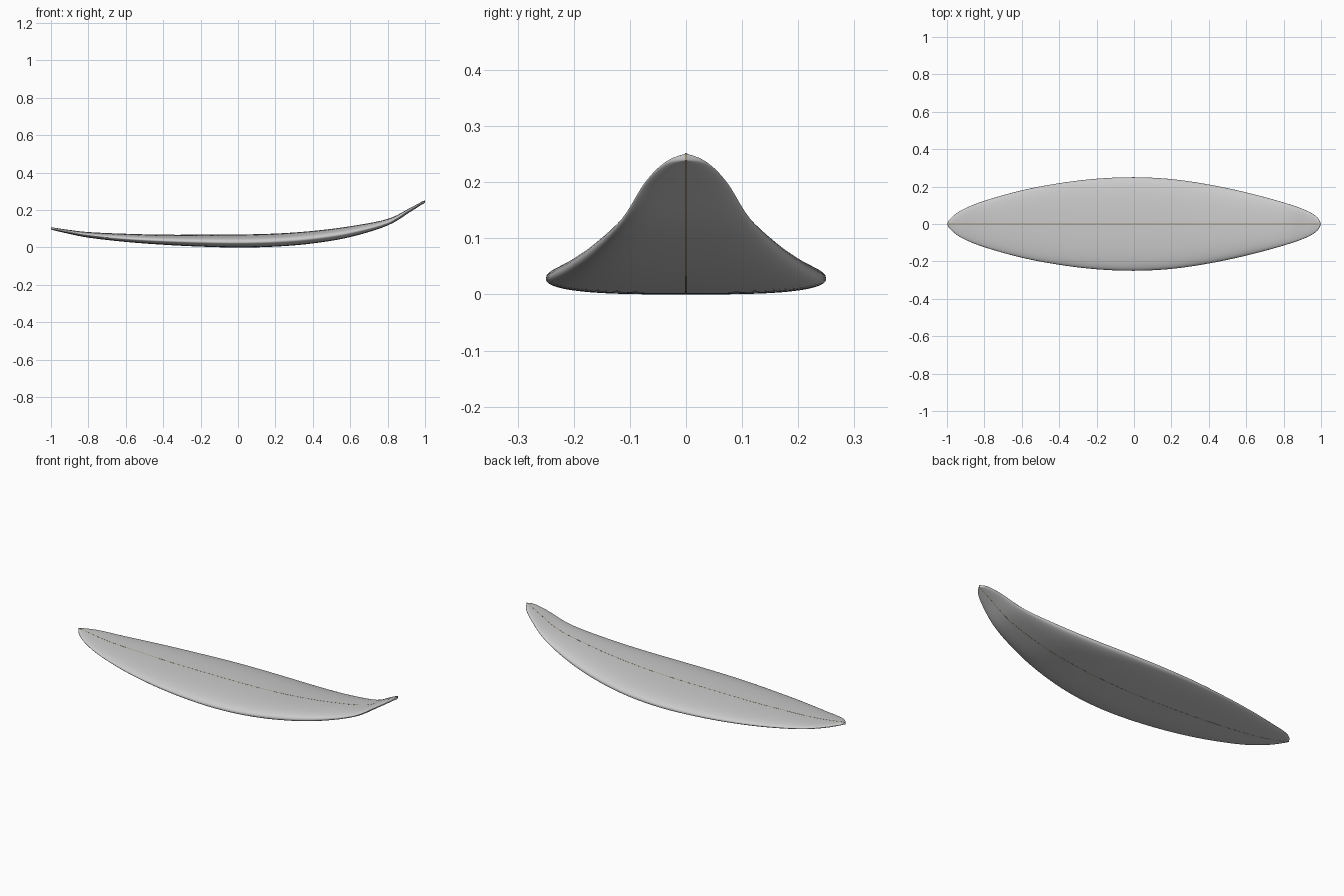
import bpy, bmesh, math

if "Cube" in bpy.data.objects:
    bpy.data.objects.remove(bpy.data.objects["Cube"])

# Stations along the board: x, half width, bottom height, deck height
STATIONS = [
    (-1.00, 0.000, 0.096, 0.108), (-0.98, 0.030, 0.091, 0.105),
    (-0.92, 0.075, 0.077, 0.096), (-0.80, 0.124, 0.053, 0.082),
    (-0.60, 0.180, 0.030, 0.073), (-0.40, 0.218, 0.015, 0.068),
    (-0.20, 0.242, 0.005, 0.068), (0.00, 0.250, 0.000, 0.069),
    (0.20, 0.240, 0.005, 0.074), (0.40, 0.211, 0.022, 0.088),
    (0.60, 0.169, 0.056, 0.113), (0.80, 0.115, 0.118, 0.152),
    (0.92, 0.073, 0.190, 0.211), (0.98, 0.036, 0.228, 0.243),
    (1.00, 0.000, 0.239, 0.252)]


def spline(points, steps):
    """Catmull-Rom through the points."""
    ext = [points[0]] + points + [points[-1]]
    out = []
    for i in range(1, len(ext) - 2):
        p0, p1, p2, p3 = ext[i - 1:i + 3]
        for s in range(steps):
            t = s / steps
            out.append(tuple(
                0.5 * (2 * b + (c - a) * t + (2 * a - 5 * b + 4 * c - d) * t * t
                       + (3 * b - a - 3 * c + d) * t ** 3)
                for a, b, c, d in zip(p0, p1, p2, p3)))
    return out + [points[-1]]


def section(n=48, rail=0.4):
    """Unit cross-section: flat bottom, rounded rails, gently domed deck."""
    pts = []
    for i in range(n):
        a = 2 * math.pi * i / n
        c, s = math.cos(a), math.sin(a)
        y = math.copysign(abs(c) ** (0.8 if s > 0 else 0.6), c)
        z = rail + (1 - rail if s > 0 else rail) * math.copysign(abs(s) ** 0.9, s)
        pts.append((y, z))
    return pts


def loft(name, rings):
    bm = bmesh.new()
    loops = [[bm.verts.new(p) for p in ring] for ring in rings]
    n = len(loops[0])
    for a, b in zip(loops, loops[1:]):
        for i in range(n):
            j = (i + 1) % n
            bm.faces.new((a[i], a[j], b[j], b[i]))
    for end in (loops[0], loops[-1]):
        if len(end) == 4:
            bm.faces.new(end)
    bmesh.ops.remove_doubles(bm, verts=bm.verts, dist=1e-5)
    bmesh.ops.recalc_face_normals(bm, faces=bm.faces)
    mesh = bpy.data.meshes.new(name)
    bm.to_mesh(mesh)
    bm.free()
    obj = bpy.data.objects.new(name, mesh)
    bpy.context.collection.objects.link(obj)
    bpy.context.view_layer.objects.active = obj
    bpy.ops.object.select_all(action='DESELECT')
    obj.select_set(True)
    bpy.ops.object.shade_smooth_by_angle(angle=math.radians(40))
    return obj


curve = spline(STATIONS, 5)

# Board body
profile = section()
loft("board_body", [[(x, y * w, zb + z * (zt - zb)) for y, z in profile]
                    for x, w, zb, zt in curve])

# Thin wooden stringer along the centre line, just proud of deck and bottom
h, e = 0.0015, 0.0004
stringer = loft("stringer", [[(x, -h, max(zb - e, 0)), (x, h, max(zb - e, 0)),
                              (x, h, zt + e), (x, -h, zt + e)]
                             for x, w, zb, zt in curve])
wood = bpy.data.materials.new("wood")
wood.diffuse_color = (0.36, 0.29, 0.18, 1)
wood.use_nodes = True
wood.node_tree.nodes["Principled BSDF"].inputs["Base Color"].default_value = wood.diffuse_color
stringer.data.materials.append(wood)
